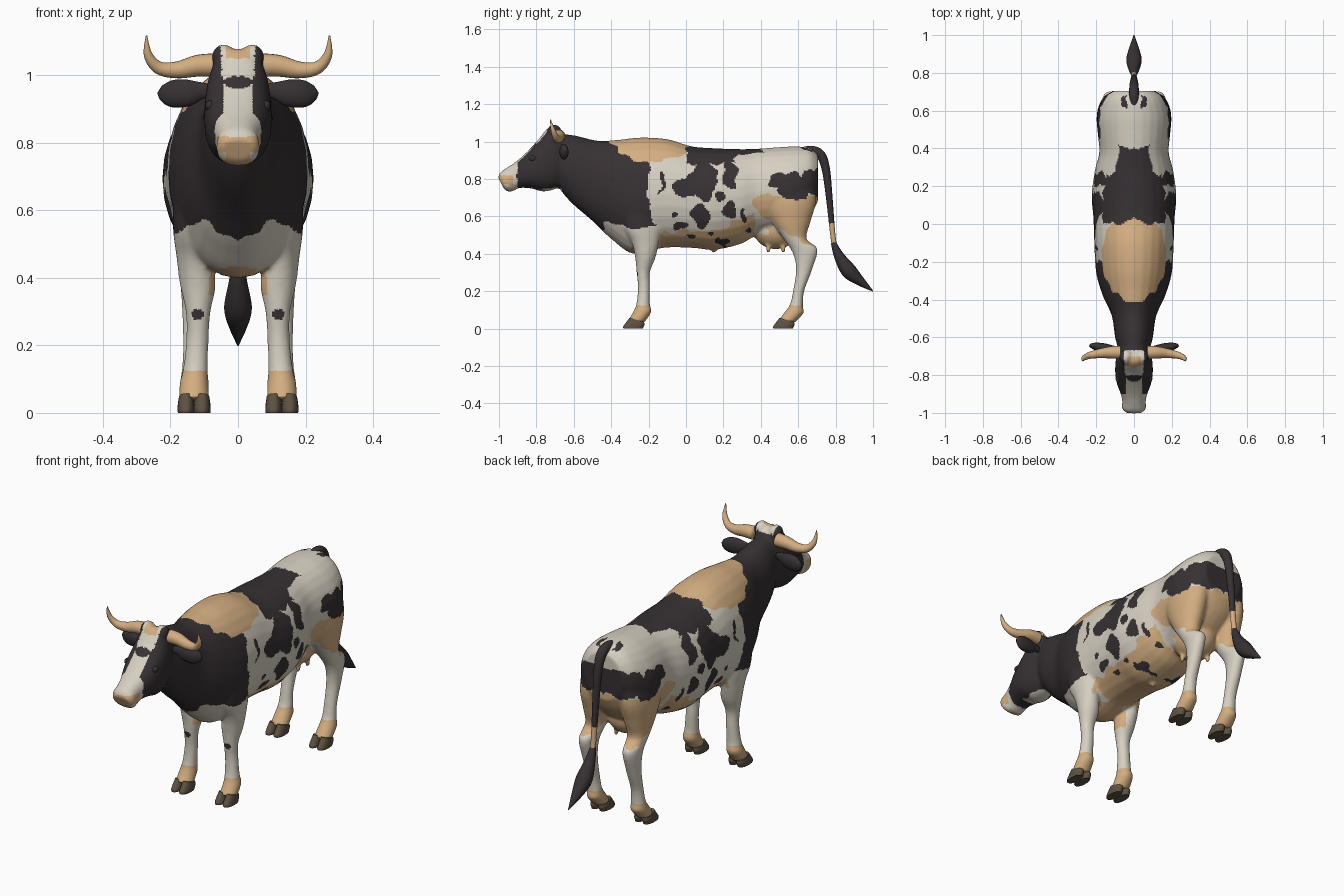
import bpy, bmesh, math
from mathutils import Vector, Matrix, noise

BLACK, CREAM, TAN, HOOF = range(4)
MATS = []
for name, col in (("black_hair", (.038, .030, .032)), ("cream_hair", (.68, .63, .54)),
                  ("tan_skin", (.65, .42, .22)), ("brown_hoof", (.11, .085, .055))):
    m = bpy.data.materials.new(name)
    m.diffuse_color = (*col, 1)
    MATS.append(m)


def spline(rows, k=6):
    """Catmull-Rom interpolation of equal-length number rows."""
    out = []
    for i in range(len(rows) - 1):
        a, b, c, d = rows[max(i - 1, 0)], rows[i], rows[i + 1], rows[min(i + 2, len(rows) - 1)]
        for j in range(k):
            t = j / k
            out.append([.5 * (2*q + (r - p)*t + (2*p - 5*q + 4*r - s)*t*t + (3*q - p - 3*r + s)*t**3)
                        for p, q, r, s in zip(a, b, c, d)])
    return out + [list(rows[-1])]


def skin(bm, rings, power=1.0, n=28):
    """Skin a list of (centre, half-axis u, half-axis v) ellipses."""
    f = lambda w: math.copysign(abs(w) ** power, w)
    loops = []
    for c, u, v in rings:
        loops.append([bm.verts.new(c + u * f(math.cos(2*math.pi*i/n)) + v * f(math.sin(2*math.pi*i/n)))
                      for i in range(n)])
    for a, b in zip(loops, loops[1:]):
        for i in range(n):
            bm.faces.new((a[i], a[(i+1) % n], b[(i+1) % n], b[i]))
    bm.faces.new(loops[0])
    bm.faces.new(loops[-1][::-1])


def loft(bm, rows, side=1, power=1.0):
    """Rows: x, first edge y z, second edge y z, half width."""
    rings = []
    for x, ty, tz, by, bz, hw in spline(rows):
        t, b = Vector((x*side, ty, tz)), Vector((x*side, by, bz))
        rings.append(((t + b) / 2, Vector((hw, 0, 0)), (t - b) / 2))
    skin(bm, rings, power)


def tube(bm, rows, ref, side=1, flat=1.0):
    """Rows: x, y, z, radius."""
    pts = spline(rows, 8)
    ref = Vector(ref)
    rings = []
    for i, p in enumerate(pts):
        t = Vector(pts[min(i+1, len(pts)-1)][:3]) - Vector(pts[max(i-1, 0)][:3])
        v = t.cross(ref).normalized() * max(p[3], .001)
        u = ref * max(p[3], .001) * flat
        s = Vector((side, 1, 1))
        rings.append((Vector(p[:3]) * s, u * s, v * s))
    skin(bm, rings, n=20)


def ball(bm, loc, r):
    bmesh.ops.create_uvsphere(bm, u_segments=24, v_segments=16, radius=1,
                              matrix=Matrix.Translation(loc) @ Matrix.Diagonal((*r, 1)))


def finish(name, bm, paint, remesh=0):
    bmesh.ops.recalc_face_normals(bm, faces=bm.faces)
    me = bpy.data.meshes.new(name)
    bm.to_mesh(me)
    bm.free()
    ob = bpy.data.objects.new(name, me)
    bpy.context.collection.objects.link(ob)
    if remesh:
        md = ob.modifiers.new("fuse", 'REMESH')
        md.mode, md.voxel_size = 'VOXEL', remesh
        md = ob.modifiers.new("soften", 'SMOOTH')
        md.factor, md.iterations = .5, 7
        dg = bpy.context.evaluated_depsgraph_get()
        me = bpy.data.meshes.new_from_object(ob.evaluated_get(dg))
        ob.modifiers.clear()
        ob.data = me
    me.materials.clear()
    for m in MATS:
        me.materials.append(m)
    for p in me.polygons:
        p.use_smooth = True
        p.material_index = paint(p.center) if callable(paint) else paint
    return ob


# Black spots on the flank: y, z, radius y, radius z
SPOTS = [(.0, .76, .085, .05), (.09, .82, .08, .07), (.10, .74, .05, .05), (.235, .82, .038, .065),
         (.08, .61, .045, .07), (.24, .63, .03, .055), (.18, .70, .02, .025), (-.15, .78, .032, .065),
         (.31, .60, .014, .032), (-.03, .545, .035, .022), (.03, .50, .02, .013), (.20, .465, .035, .022),
         (.13, .50, .02, .013), (.33, .53, .015, .015), (-.06, .61, .016, .018), (.50, .79, .065, .04),
         (.58, .76, .08, .075), (.69, .78, .08, .07)]


def coat(c):
    p = Vector((abs(c.x), c.y, c.z))
    p += noise.noise_vector(p * 17) * (.012 if c.y < -.62 or c.z < .4 else .026)
    x, y, z = p
    # head
    if y < -.62:
        if y < -.93 and z < .822 and (z > .768 or x < .035):
            return TAN
        if y < -.905 or (z < .75 and y < -.66):
            return CREAM
        if x < .036 and z > 1.045 and y < -.70:
            return TAN
        if (x / .042)**2 + ((z - .977) / .022)**2 < 1:
            return BLACK
        if x < (.054 if z > 1.0 else .046) and z > 1.085 + .98 * (y + .73) - .09 and z > .8:
            return CREAM
        return BLACK
    # pasterns, withers saddle, shoulders
    if c.z < .125:
        return TAN
    if ((y + .19) / .22)**2 + ((z - 1.0) / .125)**2 + (x / .33)**2 < 1 and x < .04 + (y + .42) * .95:
        return TAN
    edge = .5 + .065 * min(1, x / .09) - max(0, x - .12) * .4
    if z > edge and y < -.2 + max(0, .65 - z) * .45:
        return BLACK
    if y < -.14:
        if (y + .255)**2 + (z - .29)**2 + (x - .115)**2 < .0004:
            return BLACK
        if (z < .425 and x < .06) or (.35 < z < .45 and x < .095 and y > -.29):
            return TAN
        return CREAM
    # back stripe and spots
    if 0 < y < .41 and z > .885 and x < (.3 if y < .27 else .085):
        return BLACK
    if .62 < y < .69 and z > .9 and .035 < x < .065:
        return BLACK
    for sy, sz, ry, rz in SPOTS:
        if ((y - sy) / ry)**2 + ((z - sz) / rz)**2 < 1:
            return BLACK
    # udder, thigh, belly
    if y > .36:
        if (x / .115)**2 + ((y - .48) / .125)**2 < 1 and z < .6:
            return TAN
        return TAN if .60 - (y - .42) * .65 < z < .705 else CREAM
    return TAN if z < .522 + max(0, y - .18) * .6 else CREAM


# Body: torso, neck, head, legs and udder fused into one skin
bm = bmesh.new()
loft(bm, [(0, -.64, 1.04, -.70, .78, .08), (0, -.58, 1.03, -.62, .68, .10), (0, -.47, 1.005, -.50, .575, .118),
          (0, -.36, 1.01, -.40, .48, .165), (0, -.24, 1.022, -.28, .40, .20), (0, -.10, 1.013, -.12, .432, .21),
          (0, .03, .975, .03, .432, .215), (0, .15, .965, .15, .422, .224), (0, .28, .96, .29, .452, .207),
          (0, .38, .962, .38, .50, .184), (0, .48, .969, .48, .52, .192), (0, .57, .974, .57, .52, .197),
          (0, .66, .967, .66, .60, .165), (0, .705, .93, .705, .68, .115)], power=.98)
loft(bm, [(0, -.65, 1.04, -.64, .80, .07), (0, -.725, 1.08, -.68, .755, .093), (0, -.79, 1.01, -.76, .733, .10),
          (0, -.85, .945, -.83, .75, .092), (0, -.91, .892, -.89, .752, .07), (0, -.955, .862, -.92, .738, .062),
          (0, -.99, .838, -.95, .732, .064), (0, -1.005, .81, -.975, .75, .05)], power=.85)
for s in (1, -1):
    loft(bm, [(.11, -.36, .74, -.14, .74, .08), (.13, -.34, .56, -.13, .56, .063), (.13, -.29, .46, -.145, .46, .052),
              (.119, -.272, .38, -.163, .38, .053), (.118, -.264, .30, -.193, .30, .037),
              (.12, -.257, .22, -.193, .22, .033), (.126, -.266, .13, -.193, .13, .037),
              (.13, -.285, .085, -.185, .09, .043), (.13, -.31, .045, -.225, .03, .045)], s)
    loft(bm, [(.10, .43, .82, .69, .82, .08), (.115, .415, .68, .695, .68, .083), (.12, .455, .58, .665, .57, .07),
              (.125, .515, .49, .645, .48, .052), (.13, .572, .40, .703, .425, .042),
              (.13, .588, .31, .672, .31, .036), (.13, .572, .20, .632, .20, .033),
              (.13, .556, .13, .625, .12, .037), (.13, .525, .085, .63, .085, .043),
              (.13, .495, .045, .58, .03, .045)], s)
    ball(bm, (.042*s, -.705, 1.052), (.036, .04, .04))
    for y in (.44, .52):
        tube(bm, [(.045, y, .49, .02), (.05, y, .44, .014), (.052, y, .408, .010)], (0, 1, 0), s)
ball(bm, (0, .48, .53), (.105, .12, .105))
ball(bm, (0, .15, .43), (.016, .018, .025))
finish("body", bm, coat, .008)

# Horns, ears, eyes
for s, side in ((1, "left"), (-1, "right")):
    bm = bmesh.new()
    tube(bm, [(.07, -.68, 1.03, .035), (.12, -.68, 1.028, .032), (.18, -.685, 1.016, .025),
              (.234, -.695, 1.022, .019), (.266, -.71, 1.06, .013), (.271, -.725, 1.118, .002)], (0, 1, 0), s)
    finish(side + "_horn", bm, TAN)
    bm = bmesh.new()
    tube(bm, [(.08, -.66, .955, .018), (.11, -.658, .954, .026), (.15, -.655, .948, .04),
              (.195, -.65, .945, .04), (.225, -.645, .946, .024), (.238, -.645, .947, .003)], (0, 1, 0), s, .55)
    finish(side + "_ear", bm, BLACK)
    bm = bmesh.new()
    ball(bm, (.083*s, -.82, .91), (.014, .02, .016))
    finish(side + "_eye", bm, BLACK)

# Cloven hooves
for y0, pos in ((0, "front"), (.802, "hind")):
    for s, side in ((1, "left"), (-1, "right")):
        bm = bmesh.new()
        for x in (.106, .154):
            loft(bm, [(x, -.302 + y0, .058, -.225 + y0, .036, .021), (x, -.32 + y0, .034, -.222 + y0, .022, .024),
                      (x, -.335 + y0, .012, -.228 + y0, .008, .025), (x, -.335 + y0, 0, -.23 + y0, 0, .024)],
                 s, .9)
        ob = finish(pos + "_" + side + "_hoof", bm, HOOF)
        bpy.context.view_layer.objects.active = ob
        ob.select_set(True)
        bpy.ops.object.shade_smooth_by_angle(angle=math.radians(40))
        ob.select_set(False)

# Tail and its tuft
bm = bmesh.new()
tube(bm, [(0, .61, .945, .022), (0, .675, .952, .025), (0, .723, .925, .025), (0, .748, .85, .022),
          (0, .764, .72, .018), (0, .783, .52, .014), (0, .795, .43, .014)], (1, 0, 0))
finish("tail", bm, lambda c: TAN if c.z < .565 else BLACK)
bm = bmesh.new()
tube(bm, [(0, .788, .46, .014), (0, .82, .385, .028), (0, .87, .31, .041), (0, .93, .255, .026),
          (0, 1.0, .2, .002)], (1, 0, 0))
finish("tail_tuft", bm, BLACK)
